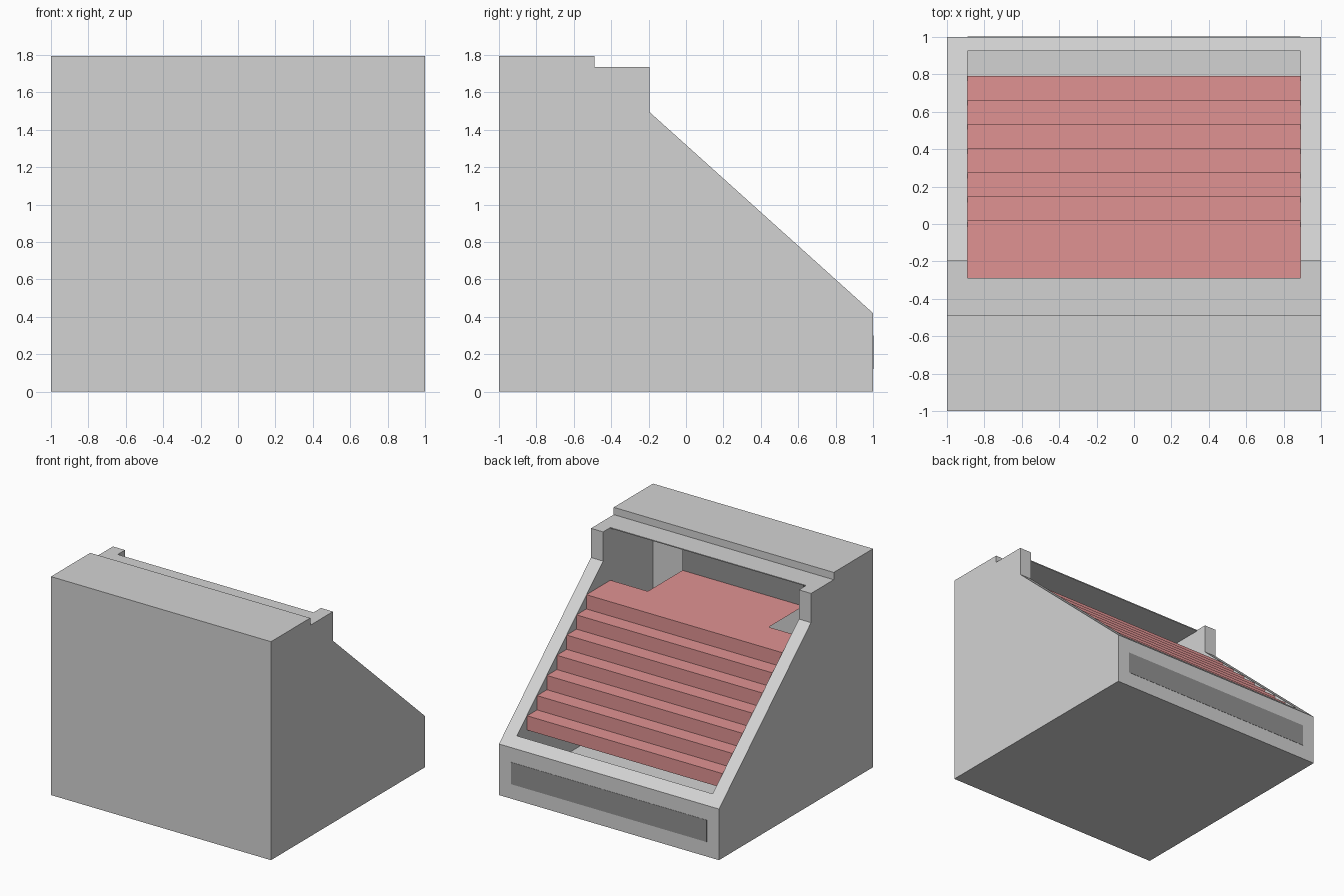
import bpy, bmesh

if "Cube" in bpy.data.objects:
    bpy.data.objects.remove(bpy.data.objects["Cube"])


def material(name, rgb):
    m = bpy.data.materials.new(name)
    m.diffuse_color = (*rgb, 1)
    m.use_nodes = True
    m.node_tree.nodes["Principled BSDF"].inputs["Base Color"].default_value = m.diffuse_color
    return m


GREY = material("light grey", (0.65, 0.65, 0.65))
RED = material("soft red", (0.745, 0.29, 0.29))
DARK = material("dark grey", (0.29, 0.29, 0.29))


def add_object(name, bm, mat):
    bmesh.ops.recalc_face_normals(bm, faces=bm.faces)
    me = bpy.data.meshes.new(name)
    bm.to_mesh(me)
    bm.free()
    ob = bpy.data.objects.new(name, me)
    bpy.context.collection.objects.link(ob)
    me.materials.append(mat)
    return ob


def prism(name, profile, half_width, mat):
    """Extrude a closed (y, z) profile across x."""
    bm = bmesh.new()
    face = bm.faces.new([bm.verts.new((-half_width, y, z)) for y, z in profile])
    out = bmesh.ops.extrude_face_region(bm, geom=[face])
    verts = [v for v in out["geom"] if isinstance(v, bmesh.types.BMVert)]
    bmesh.ops.translate(bm, vec=(2 * half_width, 0, 0), verts=verts)
    return add_object(name, bm, mat)


def block(name, half_width, y0, y1, z0, z1, mat):
    return prism(name, [(y0, z0), (y1, z0), (y1, z1), (y0, z1)], half_width, mat)


# Outer shell with stepped roof and sloping sides
shell = prism("shell", [(-1, 0), (1, 0), (1, 0.42), (-0.195, 1.495), (-0.195, 1.735),
                        (-0.49, 1.735), (-0.49, 1.795), (-1, 1.795)], 1, GREY)

# Hollow interior, open above the slope and covered by a thin roof
cavity = prism("cavity_cutter", [(-0.84, 0.09), (0.925, 0.09), (0.925, 2),
                                 (-0.29, 2), (-0.29, 1.727), (-0.84, 1.727)], 0.89, GREY)
cavity.hide_render = True
cavity.hide_viewport = True
cut = shell.modifiers.new("hollow", 'BOOLEAN')
cut.operation = 'DIFFERENCE'
cut.solver = 'EXACT'
cut.object = cavity

# Stepped seating: a folded sheet of seven risers and treads
STEPS, NOSE, TREAD, BASE, RISE = 7, 0.79, 0.128, 0.483, 0.117
path = [(NOSE, BASE)]
for i in range(STEPS):
    y, z = NOSE - i * TREAD, BASE + (i + 1) * RISE
    back = -0.29 if i == STEPS - 1 else y - TREAD
    path += [(y, z), (back, z)]
top = path[-1][1]
bm = bmesh.new()
rows = [[bm.verts.new((x, y, z)) for x in (-0.89, 0.89)] for y, z in path]
for a, b in zip(rows, rows[1:]):
    bm.faces.new((a[0], a[1], b[1], b[0]))
add_object("stepped_seating", bm, RED)

# Narrow landing behind the top step
bm = bmesh.new()
bm.faces.new([bm.verts.new((x, y, top)) for x, y in
              ((-0.55, -0.74), (0.55, -0.74), (0.55, -0.29), (-0.55, -0.29))])
add_object("landing", bm, RED)

# Dark booth at the end of the landing
block("rear_booth", 0.55, -0.84, -0.74, top, 1.727, DARK)

# Dark strip on the low wall
block("wall_strip", 0.89, 0.998, 1.002, 0.12, 0.30, DARK)
